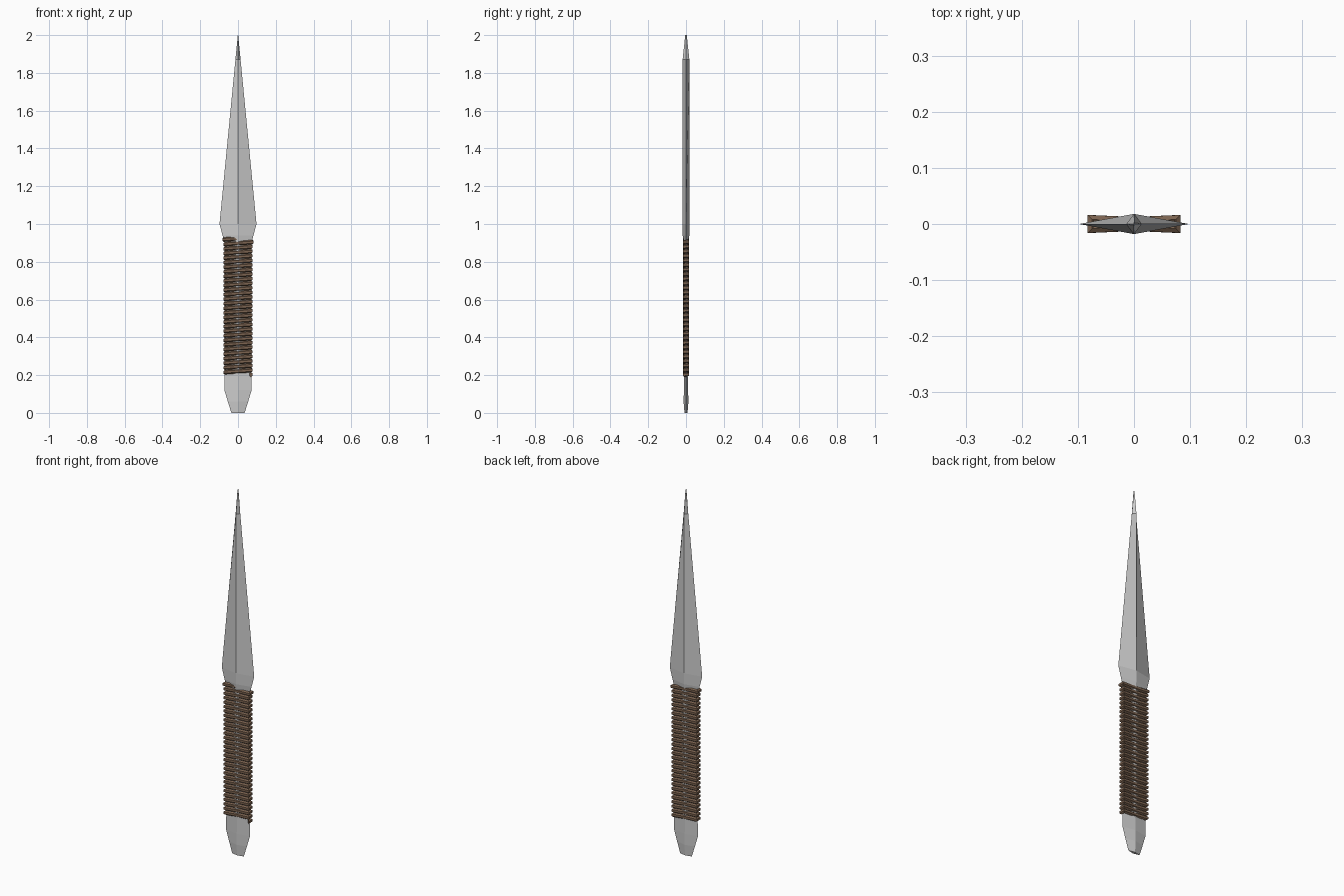
import bpy, bmesh, math

if "Cube" in bpy.data.objects:
    bpy.data.objects.remove(bpy.data.objects["Cube"])


def make_object(name, bm):
    bmesh.ops.recalc_face_normals(bm, faces=bm.faces)
    mesh = bpy.data.meshes.new(name)
    bm.to_mesh(mesh)
    bm.free()
    ob = bpy.data.objects.new(name, mesh)
    bpy.context.collection.objects.link(ob)
    return ob


def loft(name, rings):
    # skin a list of closed rings, capped at both ends
    bm = bmesh.new()
    vs = [[bm.verts.new(p) for p in ring] for ring in rings]
    n = len(vs[0])
    for a, b in zip(vs, vs[1:]):
        for i in range(n):
            j = (i + 1) % n
            bm.faces.new((a[i], a[j], b[j], b[i]))
    bm.faces.new(vs[0])
    bm.faces.new(vs[-1])
    return make_object(name, bm)


# Blade and tang: diamond cross-sections as (height, half width, half thickness)
profile = [(0, .035, .008), (.06, .054, .013), (.12, .072, .011), (.20, .071, .009),
           (.90, .071, .010), (.94, .082, .018), (1.0, .098, .018),
           (1.87, .0137, .018), (2.0, .001, .004)]
loft("blade_and_tang", [[(w, 0, z), (0, t, z), (-w, 0, z), (0, -t, z)]
                        for z, w, t in profile])

# Cord wrap: one flattened helix, pinched in at the middle of each face
Z0, Z1, TURNS, SIDES = .202, .928, 30, 6
RADIUS, HALF_HEIGHT = .008, .0118
corners = [(.069, -.008, 1, -1), (.069, .008, 1, 1), (0, .0045, 0, 1),
           (-.069, .008, -1, 1), (-.069, -.008, -1, -1), (0, -.0045, 0, -1)]
phase = [0, .06, .28, .5, .56, .78]
rings = []
for turn in range(TURNS):
    flare = 1.08 if turn == TURNS - 1 else 1.0
    for (x, y, ox, oy), f in zip(corners, phase):
        z = Z0 + (Z1 - Z0) * (turn + f) / TURNS
        ring = []
        for k in range(SIDES):
            a = math.tau * (k + .5) / SIDES
            r = RADIUS * math.cos(a) / math.cos(math.pi / SIDES)
            ring.append((x * flare + ox * r, y + oy * r, z + HALF_HEIGHT * math.sin(a)))
        rings.append(ring)
wrap = loft("handle_cord_wrap", rings)

cord = bpy.data.materials.new("brown_cord")
cord.diffuse_color = (.20, .125, .08, 1)
cord.use_nodes = True
cord.node_tree.nodes["Principled BSDF"].inputs["Base Color"].default_value = cord.diffuse_color
wrap.data.materials.append(cord)
